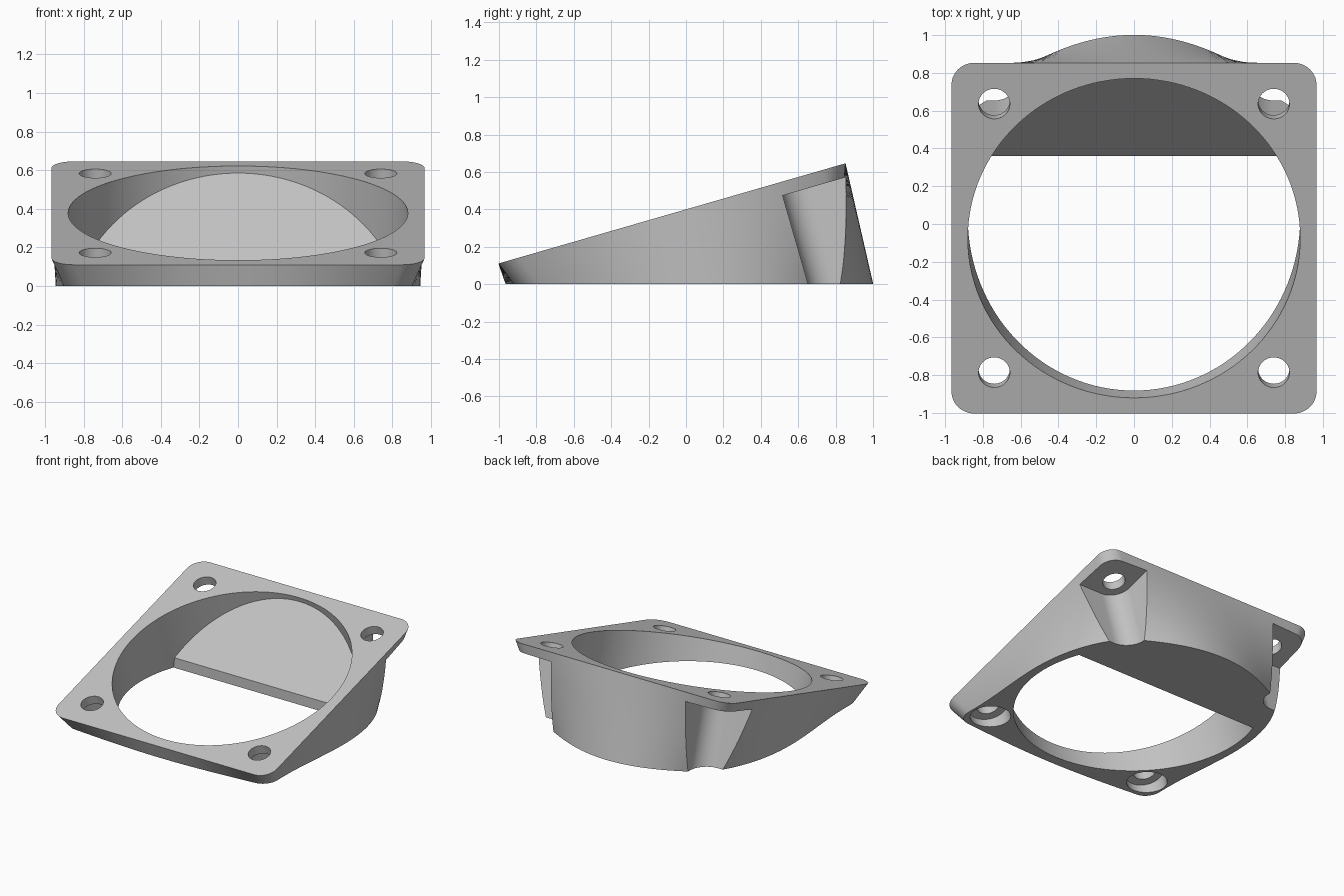
import bpy, bmesh
from math import sin, cos, pi, atan2, radians
from mathutils import Matrix, Vector

cube = bpy.data.objects.get("Cube")
if cube:
    bpy.data.objects.remove(cube, do_unlink=True)

# Dimensions, in the frame of the tilted top face (local z = 0 is that face)
HALF, CORNER = 0.966, 0.12
BORE, SKIRT, DEPTH = 0.88, 0.927, 0.70
SCREW, SCREW_R, HEAD_R, FLANGE = 0.74, 0.083, 0.145, 0.072
TILT = Matrix.Translation((0, -0.075, 0.378)) @ Matrix.Rotation(radians(16.1), 4, 'X')

grey = bpy.data.materials.new("plain grey")
grey.use_nodes = True
grey.diffuse_color = (0.55, 0.55, 0.55, 1)
grey.node_tree.nodes["Principled BSDF"].inputs["Base Color"].default_value = (0.55, 0.55, 0.55, 1)


def stack(name, rings, matrix=TILT, floor=False):
    """Closed solid skinned through rings of points; optionally trimmed at z = 0."""
    bm = bmesh.new()
    loops = [[bm.verts.new(matrix @ Vector(p)) for p in ring] for ring in rings]
    n = len(loops[0])
    for a, b in zip(loops, loops[1:]):
        for i in range(n):
            j = (i + 1) % n
            bm.faces.new((a[i], a[j], b[j], b[i]))
    bm.faces.new(loops[0])
    bm.faces.new(loops[-1])
    if floor:
        cut = bmesh.ops.bisect_plane(bm, geom=bm.verts[:] + bm.edges[:] + bm.faces[:],
                                     plane_co=(0, 0, 0), plane_no=(0, 0, 1), clear_inner=True)
        rim = [e for e in cut["geom_cut"] if isinstance(e, bmesh.types.BMEdge)]
        bmesh.ops.edgeloop_fill(bm, edges=rim)
    bmesh.ops.recalc_face_normals(bm, faces=bm.faces[:])
    mesh = bpy.data.meshes.new(name)
    bm.to_mesh(mesh)
    bm.free()
    mesh.materials.append(grey)
    obj = bpy.data.objects.new(name, mesh)
    bpy.context.collection.objects.link(obj)
    return obj


def arc(cx, cy, r, start, end, n):
    return [(cx + r * cos(start + (end - start) * i / n),
             cy + r * sin(start + (end - start) * i / n)) for i in range(n + 1)]


def prism(name, outline, top, bottom):
    return stack(name, [[(x, y, z) for x, y in outline] for z in (top, bottom)])


def cylinder(name, x, y, r, top, bottom, n):
    return prism(name, arc(x, y, r, 0, 2 * pi, n)[:-1], top, bottom)


def carve(obj, cutter):
    """Subtract the cutter and discard it."""
    cutter.hide_render = True
    mod = obj.modifiers.new("carve", 'BOOLEAN')
    mod.operation, mod.solver, mod.object = 'DIFFERENCE', 'EXACT', cutter
    bpy.ops.object.select_all(action='DESELECT')
    bpy.context.view_layer.objects.active = obj
    obj.select_set(True)
    bpy.ops.object.modifier_apply(modifier=mod.name)
    bpy.data.objects.remove(cutter, do_unlink=True)


# Body: rounded square blending into a round skirt, trimmed flat at the base
square = []
inner = HALF - CORNER
for k in range(4):
    q = k * pi / 2
    turn = Matrix.Rotation(q, 2)
    quarter = arc(inner, inner, CORNER, 0, pi / 2, 10)
    quarter += [(inner - 2 * inner * i / 32, HALF) for i in range(1, 32)]
    square += [tuple(turn @ Vector(p)) for p in quarter]
rings = []
STEPS = 10
for s in range(STEPS + 1):
    t = s / STEPS
    ring = []
    for x, y in square:
        a = atan2(y, x)
        ring.append((x + (SKIRT * cos(a) - x) * t, y + (SKIRT * sin(a) - y) * t, -DEPTH * t))
    rings.append(ring)
body = stack("adapter_body", rings, floor=True)

# Bore, leaving a solid ramp across its back
bore = cylinder("bore_cutter", 0, 0, BORE, 0.2, -1.2, 128)
ramp = [(0.36, -2), (0.36, 0.08), (1.21, 1.10), (2, 1.10), (2, -2)]
wedge = stack("ramp_wedge", [[(x, y, z) for y, z in ramp] for x in (-1.2, 1.2)], Matrix())
carve(bore, wedge)
carve(body, bore)

# Screw holes, front counterbores and open back corner channels
for side in (-1, 1):
    for end in (-1, 1):
        x, y = side * SCREW, end * SCREW
        carve(body, cylinder("screw_cutter", x, y, SCREW_R, 0.1, -0.9, 40))
        if end < 0:
            carve(body, cylinder("counterbore_cutter", x, y, HEAD_R, -FLANGE, -0.9, 48))
        else:
            edge = SCREW - HEAD_R
            outline = arc(SCREW, SCREW, HEAD_R, pi, 1.5 * pi, 14)
            outline += [(1.3, edge), (1.3, 1.3), (edge, 1.3)]
            outline = [(side * u, v) for u, v in outline]
            carve(body, prism("channel_cutter", outline, -FLANGE, -1.2))

bpy.ops.object.select_all(action='DESELECT')
body.select_set(True)
bpy.context.view_layer.objects.active = body
bpy.ops.object.shade_smooth_by_angle(angle=radians(30))
